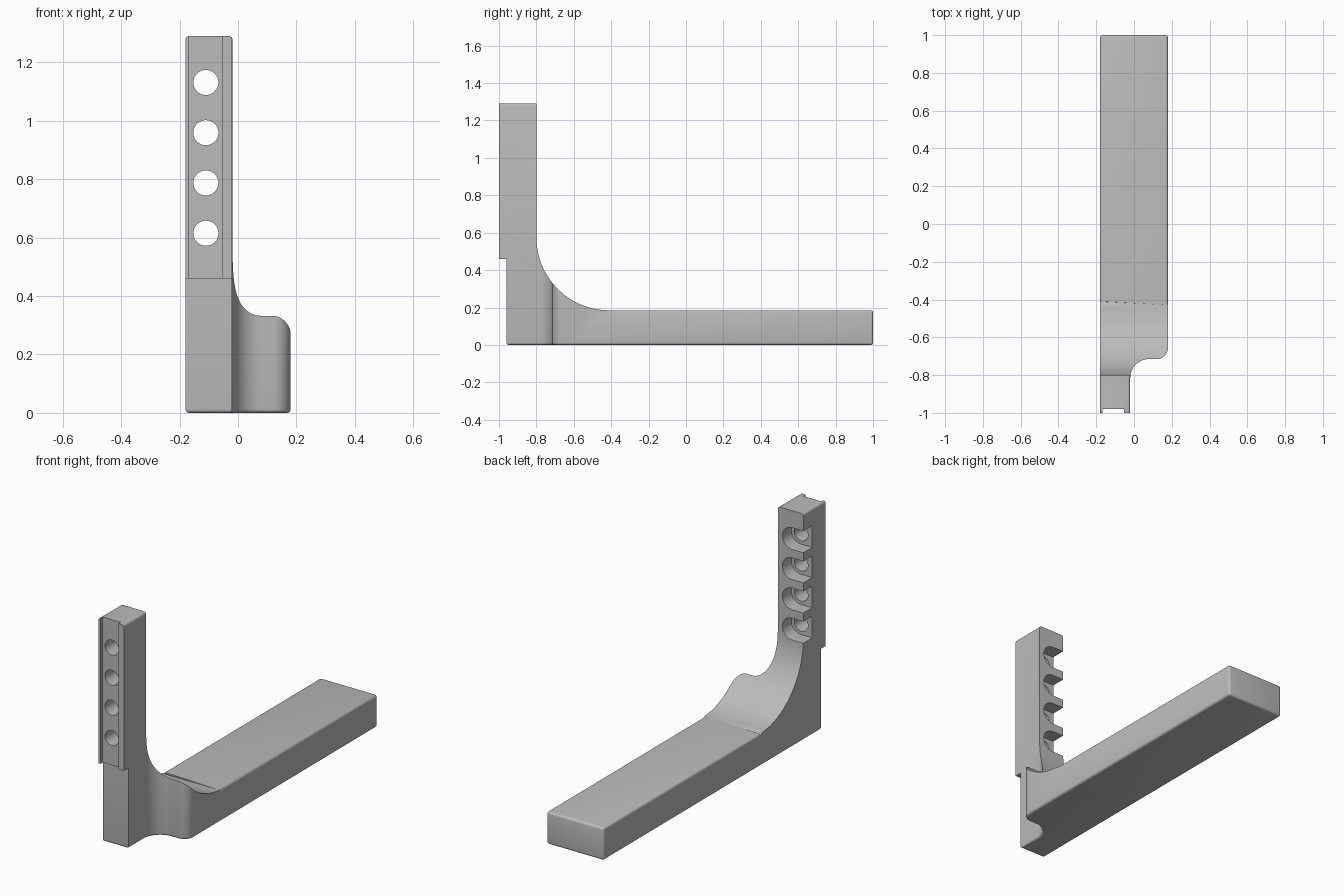
import bpy, bmesh, math
from mathutils import Vector

if "Cube" in bpy.data.objects:
    bpy.data.objects.remove(bpy.data.objects["Cube"])

grey = bpy.data.materials.new("plain grey")
grey.use_nodes = True
GREY = (0.5, 0.5, 0.5, 1)
grey.diffuse_color = GREY
grey.node_tree.nodes["Principled BSDF"].inputs["Base Color"].default_value = GREY

W, TOP, BEAM = 0.18, 1.29, 0.185      # half width, post height, beam thickness
POST_X = -0.02                        # inner side of the post


def arc(cx, cy, r, a0, a1, n):
    angles = [math.radians(a0 + (a1 - a0) * i / n) for i in range(n + 1)]
    return [(cx + r * math.cos(a), cy + r * math.sin(a)) for a in angles]


def prism(name, outline, axis, lo, hi):
    """Extrude an outline along x, y or z (outline gives the other two axes in order)."""
    bm = bmesh.new()

    def place(p, d):
        c = list(p)
        c.insert(axis, d)
        return bm.verts.new(c)
    face = bm.faces.new([place(p, lo) for p in outline])
    side = bmesh.ops.extrude_face_region(bm, geom=[face])
    move = Vector((0, 0, 0))
    move[axis] = hi - lo
    bmesh.ops.translate(bm, vec=move, verts=[v for v in side["geom"] if isinstance(v, bmesh.types.BMVert)])
    bmesh.ops.recalc_face_normals(bm, faces=bm.faces)
    mesh = bpy.data.meshes.new(name)
    bm.to_mesh(mesh)
    bm.free()
    mesh.materials.append(grey)
    ob = bpy.data.objects.new(name, mesh)
    bpy.context.collection.objects.link(ob)
    return ob


def boolean(ob, cutter, operation):
    mod = ob.modifiers.new("cut", "BOOLEAN")
    mod.operation, mod.object, mod.solver = operation, cutter, "EXACT"
    bpy.context.view_layer.objects.active = ob
    bpy.ops.object.modifier_apply(modifier=mod.name)
    bpy.data.objects.remove(cutter)


def box(x0, x1, y0, y1):
    return [(x0, y0), (x1, y0), (x1, y1), (x0, y1)]


# Side profile: post, large concave sweep, long beam, stepped front
side = [(-1, TOP), (-1, 0.46), (-0.96, 0.46), (-0.96, 0), (1, 0), (1, BEAM)]
side += arc(-0.41, BEAM + 0.39, 0.39, 270, 180, 32) + [(-0.8, TOP)]
bracket = prism("bracket", side, 0, -W, W)

# Plan outline: full-width beam narrowing to the post in an S-curve
plan = [(-W, 1.1), (-W, -1.1), (POST_X, -1.1)]
plan += arc(0.08, -0.815, 0.1, 180, 90, 14) + arc(0.12, -0.655, 0.06, -90, 0, 12) + [(W, 1.1)]
boolean(bracket, prism("plan_cutter", plan, 2, -0.1, 1.5), "INTERSECT")

# Small fillets on the base, the beam's straight edges and the post top
bm = bmesh.new()
bm.from_mesh(bracket.data)
bmesh.ops.remove_doubles(bm, verts=bm.verts, dist=1e-5)
bmesh.ops.dissolve_limit(bm, angle_limit=0.001, verts=bm.verts, edges=bm.edges)


def filleted(e):
    if len(e.link_faces) != 2 or e.calc_face_angle() < 1:
        return False
    a, b = (v.co for v in e.verts)
    base = max(a.z, b.z) < 0.001
    beam = min(a.y, b.y) > -0.42 and max(a.z, b.z) < BEAM + 0.001
    crown = min(a.z, b.z) > TOP - 0.001 and abs(a.x - b.x) < 0.001
    return base or beam or crown


bmesh.ops.bevel(bm, geom=[e for e in bm.edges if filleted(e)], offset=0.013,
                segments=4, profile=0.5, affect="EDGES", clamp_overlap=False)
bm.to_mesh(bracket.data)
bm.free()

# Shallow channel down the post front
boolean(bracket, prism("channel_cutter", box(-0.168, -0.054, -1.1, -0.98), 2, 0.3, 1.5), "DIFFERENCE")

# Four through holes, each with a round-ended pocket open to one side at the back
HOLE_X = -0.11
for i in range(4):
    z = 0.615 + 0.172 * i
    hole = arc(HOLE_X, z, 0.043, 0, 348.75, 31)
    boolean(bracket, prism("hole_cutter", hole, 1, -1.1, -0.7), "DIFFERENCE")
    pocket = arc(HOLE_X, z, 0.062, -90, 90, 20) + [(-0.3, z + 0.062), (-0.3, z - 0.062)]
    boolean(bracket, prism("pocket_cutter", pocket, 1, -0.88, -0.7), "DIFFERENCE")

bpy.ops.object.select_all(action="DESELECT")
bracket.select_set(True)
bpy.context.view_layer.objects.active = bracket
bpy.ops.object.shade_smooth_by_angle(angle=math.radians(32))
